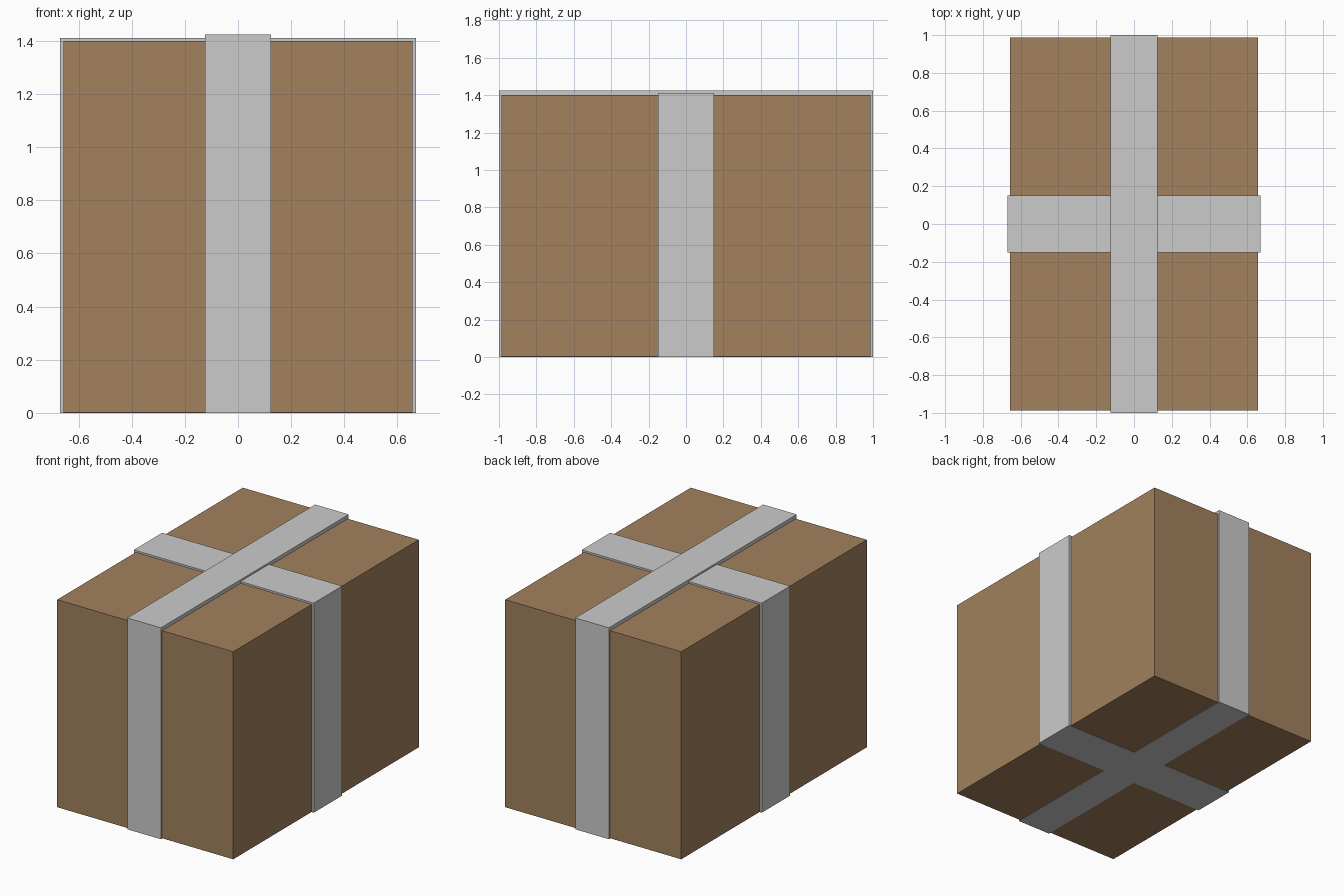
import bpy

old = bpy.data.objects.get("Cube")
if old:
    bpy.data.objects.remove(old, do_unlink=True)


def make_material(name, color):
    mat = bpy.data.materials.new(name)
    mat.use_nodes = True
    mat.diffuse_color = color
    mat.node_tree.nodes["Principled BSDF"].inputs["Base Color"].default_value = color
    return mat


def add_block(name, width, depth, bottom, top, mat):
    """Axis-aligned block standing between two heights."""
    bpy.ops.mesh.primitive_cube_add(size=1, location=(0, 0, (bottom + top) / 2))
    obj = bpy.context.object
    obj.name = obj.data.name = name
    obj.scale = (width, depth, top - bottom)
    bpy.ops.object.transform_apply(location=False, rotation=False, scale=True)
    obj.data.materials.append(mat)
    return obj


cardboard = make_material("cardboard brown", (0.36, 0.22, 0.11, 1))
tape = make_material("tape grey", (0.6, 0.6, 0.6, 1))

# Carton, lifted a hair so the straps show on the underside
add_block("box", 1.312, 1.975, 0.002, 1.4, cardboard)

# Straps wrapping the carton, the lengthwise one on top
add_block("long_strap", 0.25, 2.0, 0, 1.424, tape)
add_block("cross_strap", 1.341, 0.302, 0, 1.412, tape)
